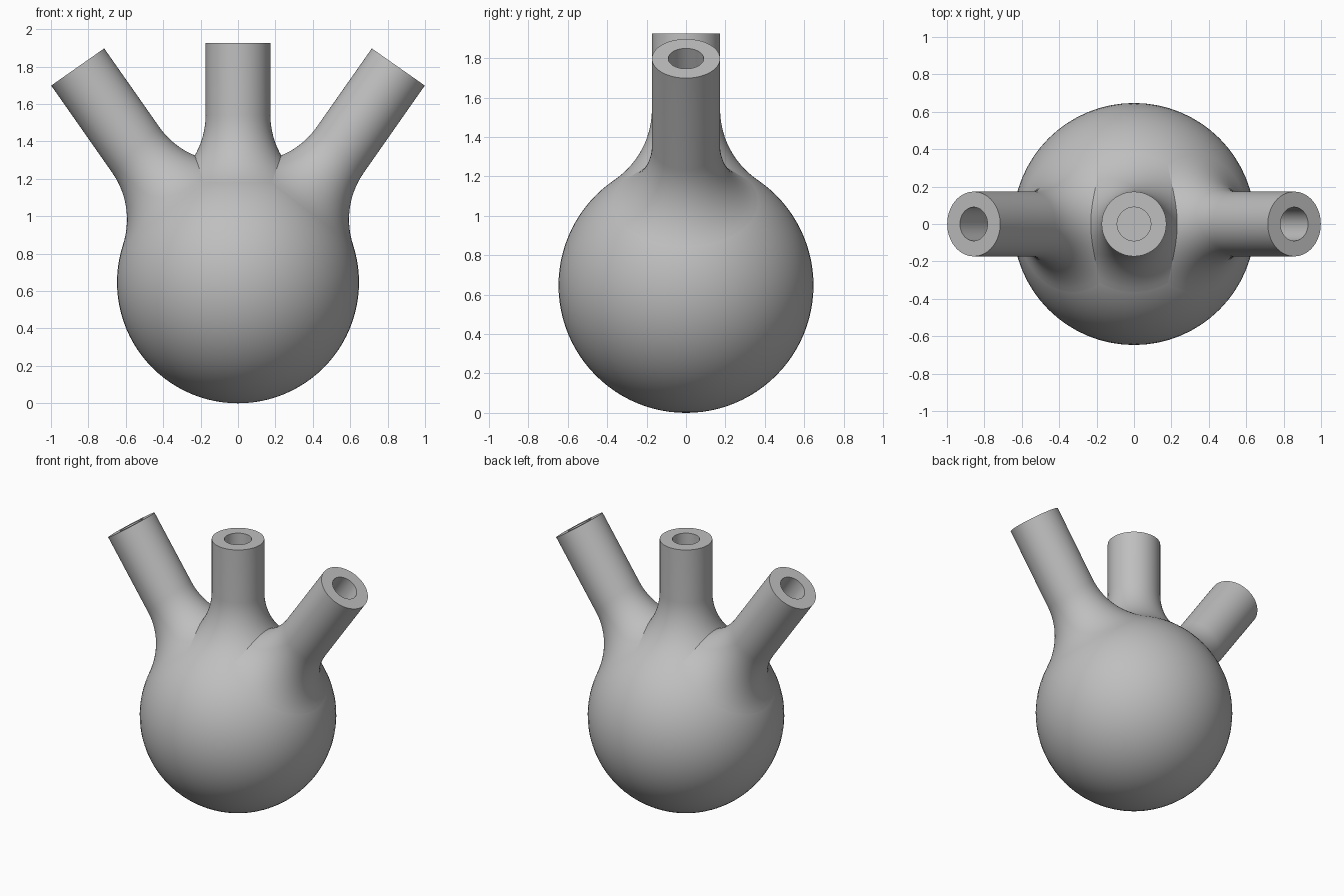
import bpy, bmesh, math
from mathutils import Vector, Matrix

if "Cube" in bpy.data.objects:
    bpy.data.objects.remove(bpy.data.objects["Cube"])

BODY_R, NECK_R, BORE_R, FILLET = 0.647, 0.173, 0.09, 0.435
CENTRE = Vector((0, 0, BODY_R))
SEG, ARC = 64, 14
TILT = math.radians(35)
SIDE_TIP = Vector((0.857, 0, 1.798))

glass = bpy.data.materials.new("plain grey")
glass.diffuse_color = (0.52, 0.52, 0.52, 1)
glass.use_nodes = True
glass.node_tree.nodes["Principled BSDF"].inputs["Base Color"].default_value = glass.diffuse_color


def finish(name, bm):
    mesh = bpy.data.meshes.new(name)
    bm.to_mesh(mesh)
    bm.free()
    mesh.materials.append(glass)
    ob = bpy.data.objects.new(name, mesh)
    bpy.context.collection.objects.link(ob)
    bpy.ops.object.select_all(action='DESELECT')
    ob.select_set(True)
    bpy.context.view_layer.objects.active = ob
    bpy.ops.object.shade_smooth_by_angle(angle=math.radians(35))


def axis(angle):
    return Vector((math.sin(angle), 0, math.cos(angle)))


def neck(name, tip, angle, clips):
    """Thick tube whose foot blends into the round body with a rolling-ball fillet."""
    frame = Matrix.Translation(tip) @ Matrix.Rotation(angle, 4, 'Y')
    c = frame.inverted() @ CENTRE
    floor = c.z + 0.42
    q = NECK_R + FILLET
    bm = bmesh.new()
    columns = []
    for i in range(SEG):
        phi = 2 * math.pi * i / SEG
        d = Vector((math.cos(phi), math.sin(phi), 0))
        flat = d * q - Vector((c.x, c.y, 0))
        ball = d * q + Vector((0, 0, c.z + math.sqrt((BODY_R + FILLET) ** 2 - flat.length_squared)))
        to_body = (c - ball).normalized()
        # fillet arc from body to tube, then rim, bore and bore floor
        pts = [ball + to_body.slerp(-d, k / ARC) * FILLET for k in range(ARC + 1)]
        pts += [d * NECK_R, d * BORE_R, d * BORE_R + Vector((0, 0, floor))]
        columns.append([bm.verts.new(frame @ p) for p in pts])
    for i in range(SEG):
        a, b = columns[i], columns[(i + 1) % SEG]
        for j in range(len(a) - 1):
            bm.faces.new((a[j], b[j], b[j + 1], a[j + 1]))
    bm.faces.new([col[-1] for col in columns])
    # trim the fillet where it would run into a neighbouring bore
    for point, normal in clips:
        bmesh.ops.bisect_plane(bm, geom=bm.verts[:] + bm.edges[:] + bm.faces[:],
                               plane_co=point, plane_no=normal, clear_outer=True)
    finish(name, bm)


# round body, opened underneath the three necks
bm = bmesh.new()
bmesh.ops.create_uvsphere(bm, u_segments=64, v_segments=48, radius=BODY_R,
                          matrix=Matrix.Translation(CENTRE))
hidden = [v for v in bm.verts
          if any((v.co - CENTRE).angle(axis(t)) < math.radians(20) for t in (-TILT, 0, TILT))]
bmesh.ops.delete(bm, geom=hidden, context='VERTS')
finish("round_body", bm)

# side necks
for name, s in (("right_neck", 1), ("left_neck", -1)):
    tip = Vector((s * SIDE_TIP.x, 0, SIDE_TIP.z))
    neck(name, tip, s * TILT, [(Vector((s * 0.12, 0, 0)), Vector((-s, 0, 0)))])

# centre neck
clips = []
for s in (1, -1):
    out = Vector((s * math.cos(TILT), 0, -math.sin(TILT)))
    clips.append((Vector((s * SIDE_TIP.x, 0, SIDE_TIP.z)) - out * 0.12, out))
neck("centre_neck", Vector((0, 0, 1.925)), 0, clips)
